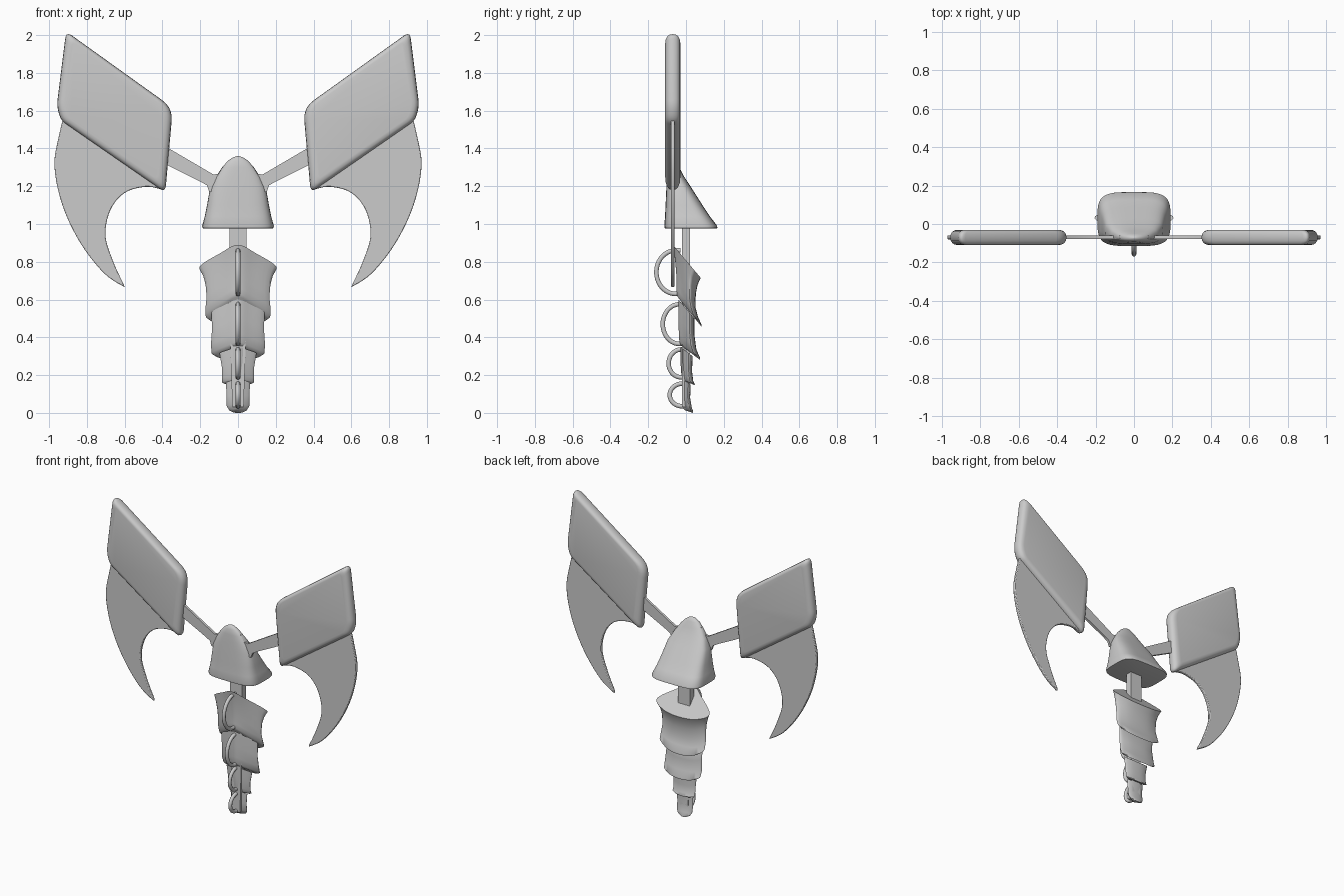
import bpy, bmesh, math
from mathutils import Vector

if "Cube" in bpy.data.objects:
    bpy.data.objects.remove(bpy.data.objects["Cube"])

grey = bpy.data.materials.new("plain_grey")
grey.diffuse_color = (0.6, 0.6, 0.6, 1)
grey.use_nodes = True
grey.node_tree.nodes["Principled BSDF"].inputs["Base Color"].default_value = grey.diffuse_color


def finish(ob, angle=40):
    ob.data.materials.append(grey)
    bpy.ops.object.select_all(action='DESELECT')
    ob.select_set(True)
    bpy.context.view_layer.objects.active = ob
    if ob.type == 'CURVE':
        bpy.ops.object.convert(target='MESH')
    bpy.ops.object.shade_smooth_by_angle(angle=math.radians(angle))


def loft(name, rings, angle=40):
    """Skin a stack of equal-length rings and cap both ends."""
    bm = bmesh.new()
    loops = [[bm.verts.new(p) for p in r] for r in rings]
    n = len(loops[0])
    for a, b in zip(loops, loops[1:]):
        for i in range(n):
            j = (i + 1) % n
            bm.faces.new((a[i], a[j], b[j], b[i]))
    bm.faces.new(loops[0])
    bm.faces.new(loops[-1])
    bmesh.ops.recalc_face_normals(bm, faces=bm.faces)
    me = bpy.data.meshes.new(name)
    bm.to_mesh(me)
    bm.free()
    ob = bpy.data.objects.new(name, me)
    bpy.context.collection.objects.link(ob)
    finish(ob, angle)
    return ob


def spline(pts, steps=5, closed=True):
    """Catmull-Rom curve through 2D points."""
    pts = [Vector(p) for p in pts]
    n, out = len(pts), []
    get = (lambda i: pts[i % n]) if closed else (lambda i: pts[min(max(i, 0), n - 1)])
    for i in range(n if closed else n - 1):
        a, b, c, d = (get(i + k) for k in (-1, 0, 1, 2))
        for s in range(steps):
            t = s / steps
            out.append(0.5 * (2 * b + (c - a) * t + (2 * a - 5 * b + 4 * c - d) * t * t
                              + (3 * b - a - 3 * c + d) * t ** 3))
    return out if closed else out + [pts[-1]]


def rounded(corners):
    """Polygon of (x, z, radius) corners with rounded tips."""
    out, n = [], len(corners)
    for i, (x, z, r) in enumerate(corners):
        c = Vector((x, z))
        a = c + (Vector(corners[i - 1][:2]) - c).normalized() * r
        b = c + (Vector(corners[(i + 1) % n][:2]) - c).normalized() * r
        for k in range(6):
            t = k / 5
            out.append(a * (1 - t) ** 2 + c * 2 * t * (1 - t) + b * t * t)
    return out


def plate(name, outline, side, layers, centre=(0, 0)):
    """Plate in the xz plane; layers are (y, scale about centre)."""
    cx, cz = centre
    return loft(name, [[(side * (cx + (p[0] - cx) * s), y, cz + (p[1] - cz) * s)
                        for p in outline] for y, s in layers])


# Wings: thick panel, thin curved blade and connecting arm on each side
panel = rounded([(0.91, 2.02, 0.04), (0.345, 1.615, 0.07), (0.385, 1.165, 0.04),
                 (0.935, 1.545, 0.03), (0.96, 1.62, 0.04)])
pillow = [(-0.11, 0.86), (-0.107, 0.92), (-0.10, 0.96), (-0.088, 0.99), (-0.07, 1),
          (-0.052, 0.99), (-0.04, 0.96), (-0.033, 0.92), (-0.03, 0.86)]
blade = spline([(0.92, 1.58), (0.945, 1.48), (0.972, 1.31), (0.93, 1.10), (0.835, 0.90),
                (0.71, 0.74), (0.60, 0.665)], closed=False)
blade += spline([(0.605, 0.68), (0.66, 0.80), (0.702, 0.94), (0.675, 1.075), (0.60, 1.165),
                 (0.49, 1.197), (0.41, 1.185)], closed=False)
blade += [Vector((0.42, 1.25)), Vector((0.88, 1.57))]
arm = [(0, 1.19), (0.152, 1.17), (0.165, 1.205), (0.20, 1.225), (0.40, 1.325),
       (0.40, 1.42), (0.13, 1.262), (0.105, 1.265), (0.075, 1.31), (0, 1.31)]
for side, tag in ((1, "right"), (-1, "left")):
    plate("wing_panel_" + tag, panel, side, pillow, (0.67, 1.66))
    ob = plate("wing_blade_" + tag, blade, side, [(-0.08, 1), (-0.06, 1)])
    bev = ob.modifiers.new("soft_edge", 'BEVEL')
    bev.width, bev.segments, bev.limit_method = 0.005, 2, 'ANGLE'
    bev.angle_limit = math.radians(60)
    plate("wing_arm_" + tag, arm, side, [(-0.077, 1), (-0.06, 1)])

# Head: bell with a steep front and a sloping back
head = []
for z, w, yf, yb, e in ((0.975, 0.175, -0.10, 0.15, 4), (0.978, 0.188, -0.113, 0.166, 4),
                        (0.99, 0.19, -0.115, 0.165, 4), (1.04, 0.176, -0.111, 0.127, 3.8),
                        (1.10, 0.164, -0.108, 0.087, 3.6), (1.19, 0.148, -0.104, 0.03, 3.2),
                        (1.25, 0.118, -0.10, -0.01, 2.8), (1.30, 0.084, -0.097, -0.035, 2.4),
                        (1.335, 0.053, -0.093, -0.05, 2.2), (1.353, 0.026, -0.085, -0.06, 2),
                        (1.36, 0.005, -0.075, -0.07, 2)):
    ring = []
    for i in range(40):
        c, s = math.cos(math.tau * i / 40), math.sin(math.tau * i / 40)
        ring.append((w * math.copysign(abs(c) ** (2 / e), c),
                     (yf + yb) / 2 + (yb - yf) / 2 * math.copysign(abs(s) ** (2 / e), s), z))
    head.append(ring)
loft("head", head, 50)

# Spine: flat bar from the head down through the tail
loft("spine", [[(sx * w, sy * 0.022, z) for sx, sy in ((-1, -1), (1, -1), (1, 1), (-1, 1))]
               for z, w in ((0.03, 0.03), (0.5, 0.045), (1.0, 0.045))])


# Tail segments: slanted sections (front z, back z, half width, front y, back y)
def section(zf, zb, w, yf, yb):
    d = yb - yf
    half = [(0.45 * w, yf + 0.25 * d), (w, yf + 0.68 * d), (0.62 * w, yf + 0.93 * d)]
    outline = spline([(0, yf)] + half + [(0, yb)] + [(-x, y) for x, y in reversed(half)])
    return [(x, y, zf + (zb - zf) * (y - yf) / d) for x, y in outline]


tail = [
    [(0.89, 0.715, 0.205, -0.07, 0.078), (0.85, 0.68, 0.186, -0.063, 0.062),
     (0.80, 0.63, 0.172, -0.057, 0.052), (0.72, 0.56, 0.166, -0.05, 0.05),
     (0.66, 0.51, 0.172, -0.05, 0.063), (0.63, 0.465, 0.172, -0.05, 0.083),
     (0.615, 0.455, 0.155, -0.045, 0.083)],
    [(0.60, 0.50, 0.14, -0.04, 0.045), (0.50, 0.41, 0.138, -0.04, 0.045),
     (0.42, 0.335, 0.143, -0.038, 0.055), (0.375, 0.29, 0.14, -0.035, 0.075),
     (0.36, 0.28, 0.12, -0.03, 0.075)],
    [(0.35, 0.30, 0.098, -0.03, 0.035), (0.28, 0.22, 0.085, -0.03, 0.032),
     (0.21, 0.17, 0.084, -0.025, 0.038), (0.185, 0.152, 0.085, -0.022, 0.047),
     (0.175, 0.147, 0.072, -0.02, 0.045)],
    [(0.18, 0.15, 0.064, -0.022, 0.025), (0.10, 0.08, 0.06, -0.022, 0.022),
     (0.05, 0.03, 0.06, -0.02, 0.03), (0.025, 0.008, 0.046, -0.015, 0.038),
     (0.015, 0.0, 0.028, -0.008, 0.037)],
]
for k, sections in enumerate(tail, 1):
    loft("tail_segment_%d" % k, [section(*s) for s in sections], 50)

# Half hoops down the front of the tail: (centre z, half height, base y, reach)
for k, (zc, h, yc, d) in enumerate(((0.745, 0.115, -0.055, 0.102), (0.47, 0.105, -0.035, 0.088),
                                    (0.262, 0.074, -0.025, 0.067), (0.095, 0.06, -0.02, 0.066)), 1):
    cu = bpy.data.curves.new("tail_hoop_%d" % k, 'CURVE')
    cu.dimensions, cu.bevel_depth, cu.bevel_resolution = '3D', 0.0125, 3
    path = [(yc + 0.025, zc + h)]
    path += [(yc - d * math.sin(math.pi * i / 20), zc + h * math.cos(math.pi * i / 20))
             for i in range(21)]
    path += [(yc + 0.025, zc - h)]
    sp = cu.splines.new('POLY')
    sp.points.add(len(path) - 1)
    for p, (y, z) in zip(sp.points, path):
        p.co = (0, y, z, 1)
    ob = bpy.data.objects.new("tail_hoop_%d" % k, cu)
    bpy.context.collection.objects.link(ob)
    finish(ob)
